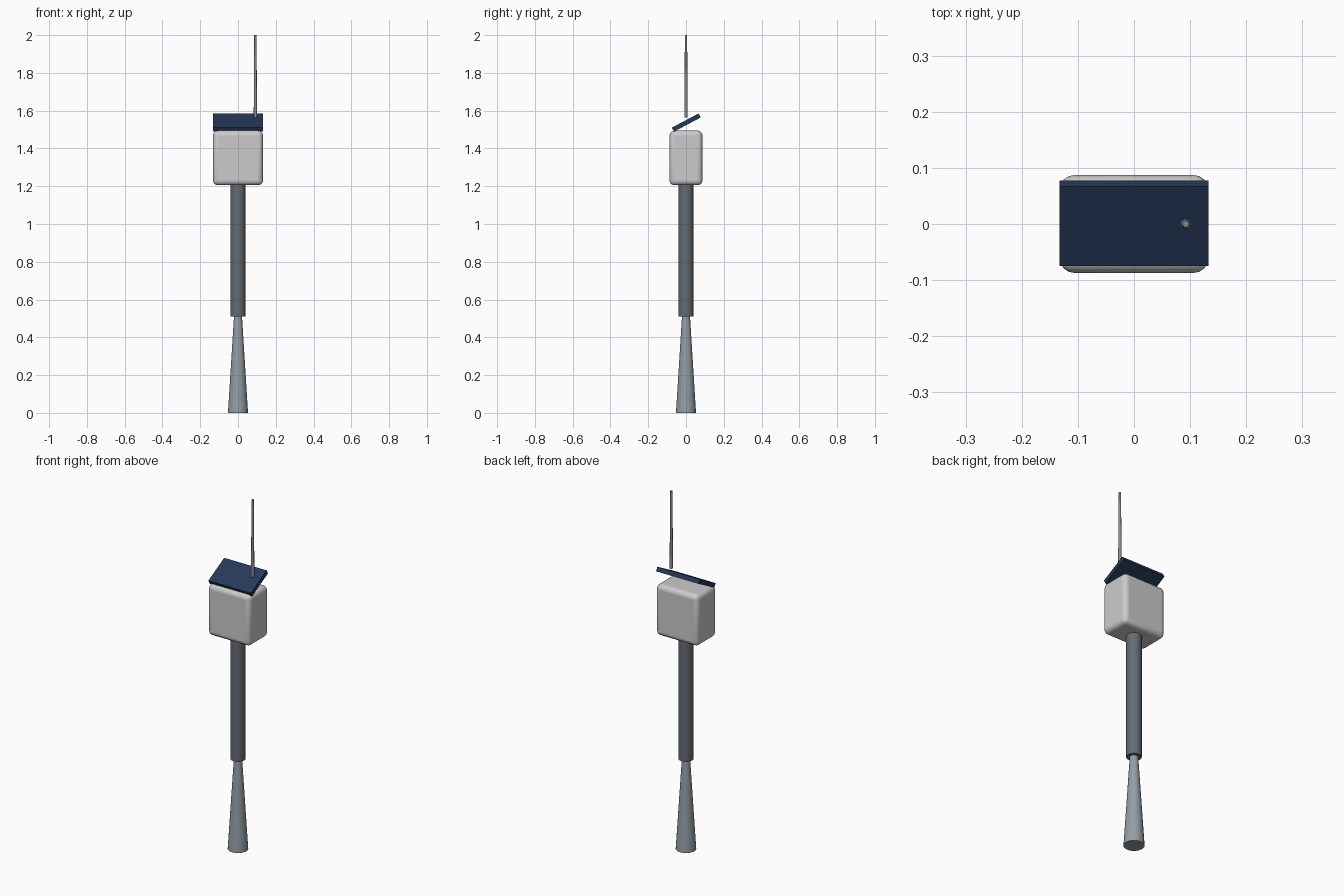
import bpy, math

if "Cube" in bpy.data.objects:
    bpy.data.objects.remove(bpy.data.objects["Cube"])


def paint(obj, name, color):
    mat = bpy.data.materials.get(name) or bpy.data.materials.new(name)
    mat.diffuse_color = (*color, 1)
    mat.use_nodes = True
    mat.node_tree.nodes["Principled BSDF"].inputs["Base Color"].default_value = mat.diffuse_color
    obj.data.materials.append(mat)


def rod(name, x, z0, z1, r0, r1, sides, color):
    bpy.ops.mesh.primitive_cone_add(vertices=sides, radius1=r0, radius2=r1,
                                    depth=z1 - z0, location=(x, 0, (z0 + z1) / 2))
    obj = bpy.context.object
    obj.name = name
    bpy.ops.object.shade_smooth_by_angle(angle=math.radians(46))
    paint(obj, name + "_metal", color)
    return obj


def block(name, loc, size, bevel, segments, color, tilt=0):
    bpy.ops.mesh.primitive_cube_add(size=1, location=loc)
    obj = bpy.context.object
    obj.name = name
    obj.scale = size
    bpy.ops.object.transform_apply(location=False, rotation=False, scale=True)
    obj.rotation_euler.x = tilt
    if bevel:
        mod = obj.modifiers.new("rounded_edges", 'BEVEL')
        mod.width = bevel
        mod.segments = segments
        bpy.ops.object.shade_smooth_by_angle(angle=math.radians(40))
    paint(obj, name + "_paint", color)
    return obj


# ground spike and post
rod("tapered_base", 0, 0, 0.515, 0.053, 0.021, 24, (0.30, 0.34, 0.37))
rod("post", 0, 0.51, 1.215, 0.039, 0.039, 24, (0.13, 0.15, 0.17))

# rounded housing
block("housing", (0, 0, 1.35), (0.264, 0.174, 0.289), 0.025, 4, (0.62, 0.61, 0.60))

# tilted solar panel, rising towards the back
block("solar_panel", (0, 0.0015, 1.537), (0.266, 0.160, 0.024), 0, 1,
      (0.02, 0.04, 0.10), math.radians(28))

# thin antenna standing over the panel
rod("antenna", 0.092, 1.563, 2.0, 0.009, 0.006, 12, (0.25, 0.27, 0.28))
